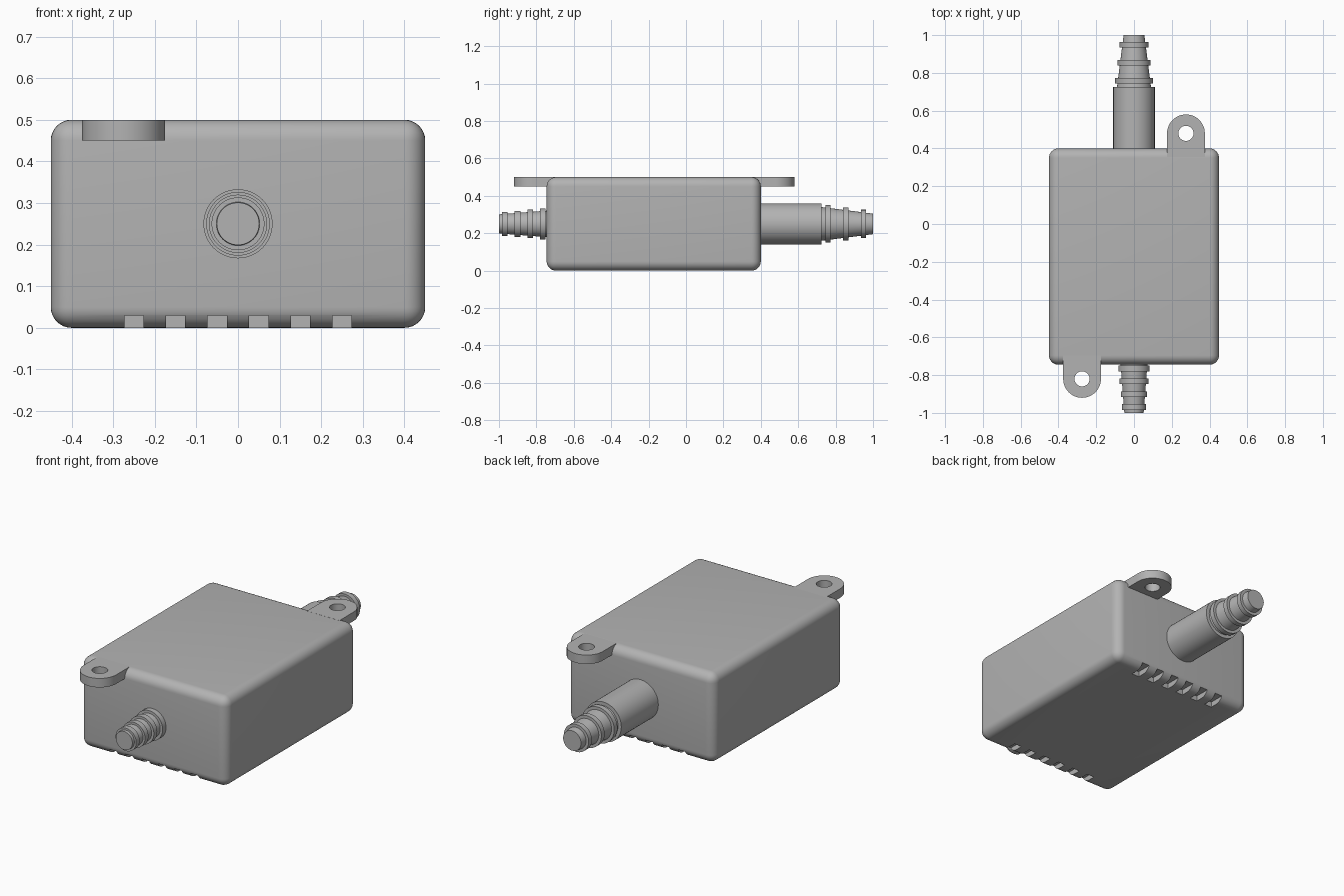
import bpy, bmesh, math
from mathutils import Matrix, Vector

if "Cube" in bpy.data.objects:
    bpy.data.objects.remove(bpy.data.objects["Cube"], do_unlink=True)

grey = bpy.data.materials.new("housing grey")
grey.use_nodes = True
colour = (0.45, 0.45, 0.45, 1)
grey.diffuse_color = colour
grey.node_tree.nodes["Principled BSDF"].inputs["Base Color"].default_value = colour

FRONT, BACK = -0.745, 0.4
MID_Z, TOP = 0.25, 0.5


def add_object(name, bm):
    bmesh.ops.recalc_face_normals(bm, faces=bm.faces[:])
    mesh = bpy.data.meshes.new(name)
    bm.to_mesh(mesh)
    bm.free()
    mesh.materials.append(grey)
    obj = bpy.data.objects.new(name, mesh)
    bpy.context.collection.objects.link(obj)
    return obj


def add_box(bm, low, high):
    low, high = Vector(low), Vector(high)
    matrix = Matrix.Translation((low + high) / 2) @ Matrix.Diagonal((*(high - low), 1))
    return bmesh.ops.create_cube(bm, size=1, matrix=matrix)


def apply_modifiers(obj):
    mesh = bpy.data.meshes.new_from_object(obj.evaluated_get(bpy.context.evaluated_depsgraph_get()))
    obj.modifiers.clear()
    obj.data = mesh


def smooth(obj):
    bpy.ops.object.select_all(action="DESELECT")
    obj.select_set(True)
    bpy.context.view_layer.objects.active = obj
    bpy.ops.object.shade_smooth_by_angle(angle=math.radians(30))


# Rounded housing
bm = bmesh.new()
add_box(bm, (-0.45, FRONT, 0), (0.45, BACK, TOP))
bmesh.ops.bevel(bm, geom=bm.edges[:], offset=0.05, segments=8, profile=0.5, affect="EDGES")
housing = add_object("housing", bm)

# Vent slots along the lower front and back edges
bm = bmesh.new()
for i in range(6):
    x = -0.25 + 0.1 * i
    for y0, y1 in ((FRONT - 0.1, FRONT + 0.09), (BACK - 0.09, BACK + 0.1)):
        add_box(bm, (x - 0.023, y0, -0.1), (x + 0.023, y1, 0.03))
cutter = add_object("slot_cutter", bm)
cutter.hide_render = True
cut = housing.modifiers.new("slots", "BOOLEAN")
cut.operation, cut.solver, cut.object = "DIFFERENCE", "EXACT", cutter
apply_modifiers(housing)
bpy.data.objects.remove(cutter, do_unlink=True)
smooth(housing)


# Mounting tabs: rounded plate with a screw hole
def mounting_tab(name, x, y, direction):
    r, hole, steps = 0.1, 0.04, 24
    inner = -0.125
    outline = []
    ring = []
    for i in range(2 * steps):
        a = math.pi * i / steps
        c, s = math.cos(a), math.sin(a)
        ring.append((hole * c, hole * s))
        if s >= 0:
            outline.append((r * c, r * s))
        else:
            # lower half runs out to a square end
            k = min(r / max(abs(c), 1e-6), inner / s)
            outline.append((k * c, k * s))
    corner = math.atan2(-inner, r)
    for a in (math.pi + corner, 2 * math.pi - corner):
        i = round(a * steps / math.pi)
        outline[i] = (math.copysign(r, math.cos(a)), inner)
    bm = bmesh.new()

    def loop(points, z):
        return [bm.verts.new((x + direction * u, y + direction * v, z)) for u, v in points]

    loops = [loop(outline, TOP), loop(ring, TOP), loop(ring, TOP - 0.05), loop(outline, TOP - 0.05)]
    for a, b in zip(loops, loops[1:] + loops[:1]):
        for i in range(len(a)):
            j = (i + 1) % len(a)
            bm.faces.new((a[i], a[j], b[j], b[i]))
    smooth(add_object(name, bm))


mounting_tab("front_mounting_tab", -0.275, -0.82, -1)
mounting_tab("back_mounting_tab", 0.275, 0.48, 1)


# Barbed hose connectors: turned profiles of (distance along y, radius)
def turned(name, profile, steps=48):
    bm = bmesh.new()
    loops = []
    for y, r in profile:
        loops.append([bm.verts.new((r * math.cos(2 * math.pi * i / steps), y,
                                    MID_Z + r * math.sin(2 * math.pi * i / steps)))
                      for i in range(steps)])
    for a, b in zip(loops, loops[1:]):
        for i in range(steps):
            j = (i + 1) % steps
            bm.faces.new((a[i], a[j], b[j], b[i]))
    bm.faces.new(loops[0])
    bm.faces.new(loops[-1])
    smooth(add_object(name, bm))


def barbs(start, end, r_start, r_end, rings, width):
    """Tapered stem with raised collars of (position, radius)."""
    def stem(y):
        return r_start + (r_end - r_start) * (y - start) / (end - start)
    points = [(start, r_start)]
    step = math.copysign(width, end - start)
    for y, r in rings:
        points += [(y, stem(y)), (y, r), (y + step, r), (y + step, stem(y + step))]
    return points + [(end, r_end)]


front_rings = [(-0.75 - 0.068 * i, 0.083 - 0.0065 * i) for i in range(4)]
turned("front_hose_barb", barbs(FRONT + 0.03, -1, 0.073, 0.051, front_rings, 0.03))

back_rings = [(0.745 + 0.095 * i, 0.1 - 0.012 * i) for i in range(3)]
sleeve = [(BACK - 0.03, 0.11), (0.725, 0.11)]
turned("back_hose_barb", sleeve + barbs(0.725, 1, 0.09, 0.055, back_rings, 0.028))
